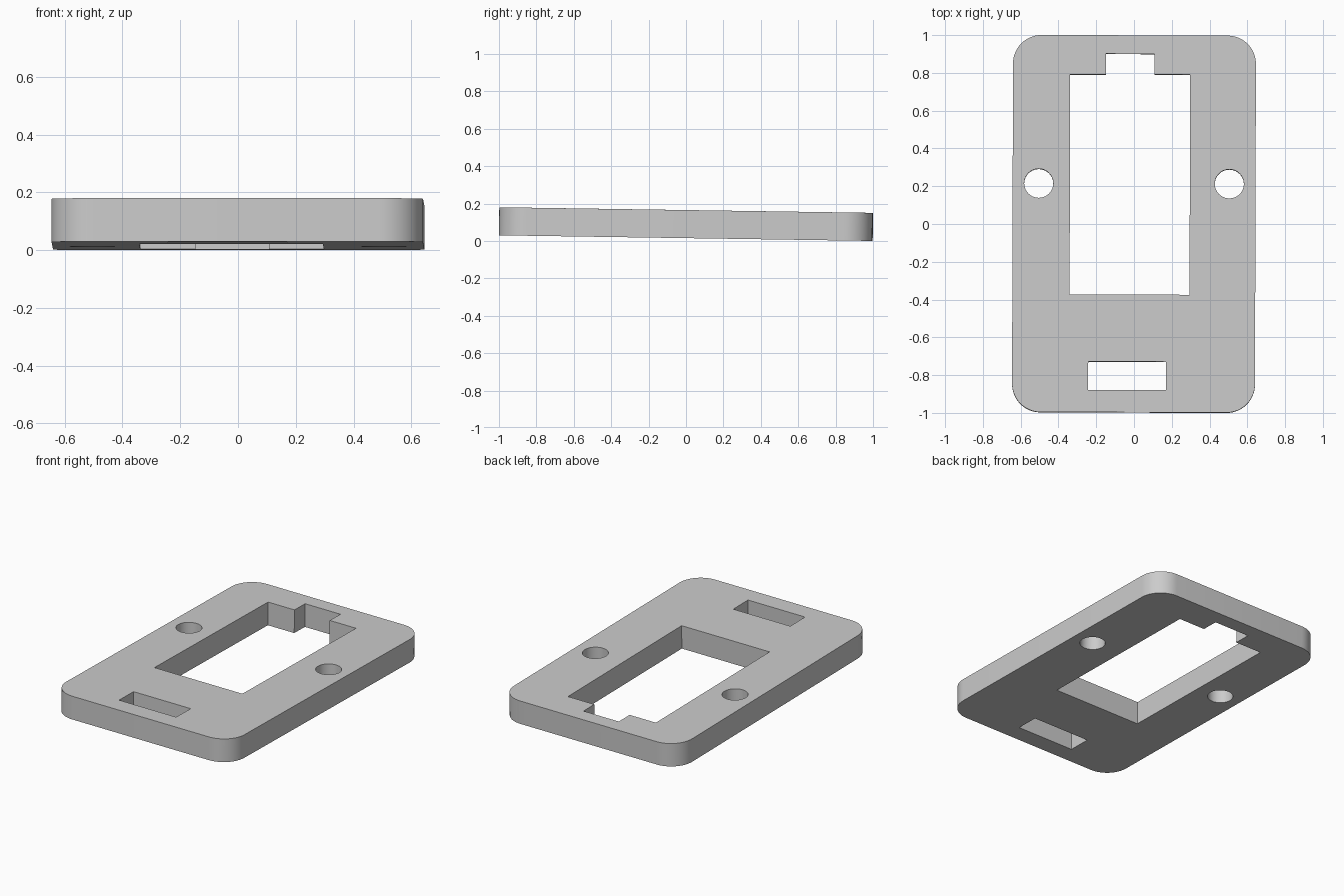
import bpy
import bmesh
from math import sin, cos, pi

cube = bpy.data.objects.get("Cube")
if cube:
    bpy.data.objects.remove(cube, do_unlink=True)

HALF_W, HALF_L, THICK, CORNER = 0.643, 0.998, 0.15, 0.15


def arc(cx, cy, r, start, end, steps):
    """Points along an arc, both ends included."""
    angles = [start + (end - start) * i / steps for i in range(steps + 1)]
    return [(cx + r * cos(a), cy + r * sin(a)) for a in angles]


def rounded_rectangle(hx, hy, r):
    points = []
    for i, (sx, sy) in enumerate([(1, 1), (-1, 1), (-1, -1), (1, -1)]):
        points += arc(sx * (hx - r), sy * (hy - r), r, i * pi / 2, (i + 1) * pi / 2, 12)
    return points


def circle(cx, cy, r):
    return arc(cx, cy, r, 0, 2 * pi, 40)[:-1]


# Outline, notched window, slot and two round holes
window = [(-0.34, -0.375), (0.295, -0.375), (0.295, 0.79), (0.105, 0.79),
          (0.105, 0.9), (-0.15, 0.9), (-0.15, 0.79), (-0.34, 0.79)]
slot = [(-0.24, -0.88), (0.172, -0.88), (0.172, -0.73), (-0.24, -0.73)]
loops = [rounded_rectangle(HALF_W, HALF_L, CORNER), window, slot,
         circle(-0.505, 0.213, 0.077), circle(0.504, 0.213, 0.077)]

# Filled flat curve, extruded to the plate thickness
curve = bpy.data.curves.new("plate_profile", "CURVE")
curve.dimensions = "2D"
curve.fill_mode = "BOTH"
curve.extrude = THICK / 2
for loop in loops:
    spline = curve.splines.new("POLY")
    spline.points.add(len(loop) - 1)
    for point, (x, y) in zip(spline.points, loop):
        point.co = (x, y, 0, 1)
    spline.use_cyclic_u = True

plate = bpy.data.objects.new("mounting_plate", curve)
bpy.context.collection.objects.link(plate)
bpy.ops.object.select_all(action="DESELECT")
plate.select_set(True)
bpy.context.view_layer.objects.active = plate
bpy.ops.object.convert(target="MESH")
plate = bpy.context.object
plate.name = "mounting_plate"

# Weld the caps to the walls
bm = bmesh.new()
bm.from_mesh(plate.data)
bmesh.ops.remove_doubles(bm, verts=bm.verts, dist=0.0005)
bmesh.ops.recalc_face_normals(bm, faces=bm.faces)
bm.to_mesh(plate.data)
bm.free()

# Plain grey finish
grey = bpy.data.materials.new("plain_grey")
grey.use_nodes = True
color = (0.6, 0.6, 0.6, 1)
grey.diffuse_color = color
grey.node_tree.nodes["Principled BSDF"].inputs["Base Color"].default_value = color
plate.data.materials.clear()
plate.data.materials.append(grey)

# Slight tilt, with the front edge raised
plate.rotation_euler = (-0.015, 0, -0.003)
plate.location = (0, 0, 0.09)
bpy.ops.object.shade_smooth_by_angle(angle=pi / 6)
